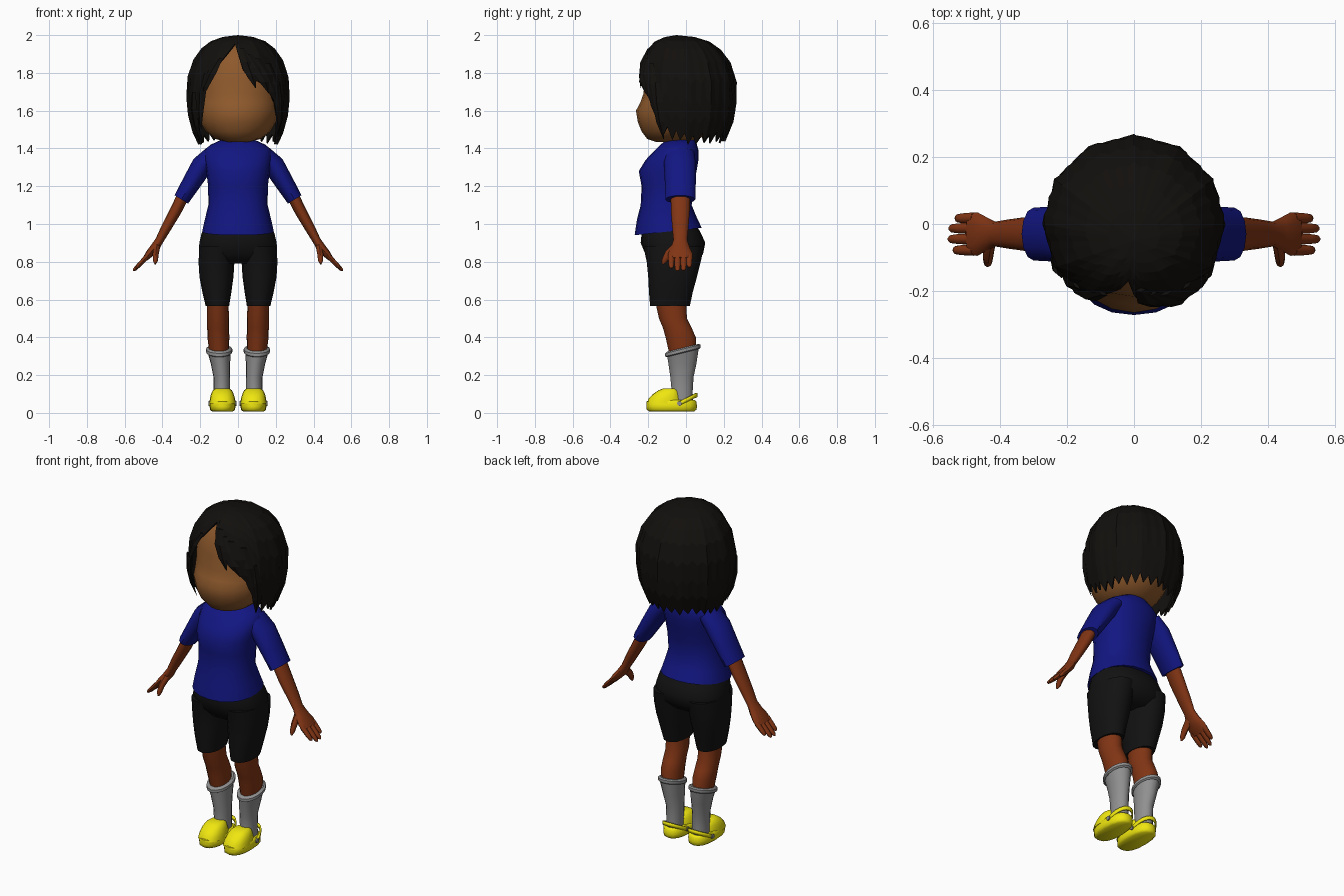
import bpy, bmesh, math, random
from mathutils import Vector

if "Cube" in bpy.data.objects:
    bpy.data.objects.remove(bpy.data.objects["Cube"])
random.seed(4)


def mat(name, *rgb):
    m = bpy.data.materials.new(name)
    m.diffuse_color = (*rgb, 1)
    m.use_nodes = True
    m.node_tree.nodes["Principled BSDF"].inputs["Base Color"].default_value = m.diffuse_color
    return m


SKIN = mat("skin", 0.22, 0.035, 0.007)
FACE = mat("face_skin", 0.27, 0.1, 0.025)
HAIR = mat("dark_hair", 0.006, 0.005, 0.004)
CLOTH = mat("black_cloth", 0.006, 0.006, 0.006)
BLUE = mat("blue_cloth", 0.006, 0.008, 0.22)
YELLOW = mat("yellow_rubber", 0.87, 0.8, 0.005)
GREY = mat("grey_knit", 0.28, 0.28, 0.28)


def make(name, verts, faces, material, mirror=False, smooth=50, thick=0):
    me = bpy.data.meshes.new(name)
    me.from_pydata([tuple(v) for v in verts], [], faces)
    bm = bmesh.new()
    bm.from_mesh(me)
    bmesh.ops.recalc_face_normals(bm, faces=bm.faces)
    bm.to_mesh(me)
    bm.free()
    me.materials.append(material)
    ob = bpy.data.objects.new(name, me)
    bpy.context.collection.objects.link(ob)
    if smooth:
        bpy.ops.object.select_all(action='DESELECT')
        ob.select_set(True)
        bpy.context.view_layer.objects.active = ob
        bpy.ops.object.shade_smooth_by_angle(angle=math.radians(smooth))
    if thick:
        mod = ob.modifiers.new("thickness", 'SOLIDIFY')
        mod.thickness, mod.offset = thick, -1
    if mirror:
        ob.modifiers.new("mirror", 'MIRROR')
    return ob


def skin_rings(name, rings, material, **kw):
    n = len(rings[0])
    verts = [v for r in rings for v in r]
    faces = [(k * n + i, k * n + (i + 1) % n, (k + 1) * n + (i + 1) % n, (k + 1) * n + i)
             for k in range(len(rings) - 1) for i in range(n)]
    faces += [tuple(range(n)), tuple(range(len(verts) - n, len(verts)))]
    return make(name, verts, faces, material, **kw)


def stack(name, rows, material, n=16, p=1.0, **kw):
    """Upright form; rows are (z, centre x, half width, front y, back y, slope)."""
    rings = []
    for z, cx, rx, yf, yb, *s in rows:
        cy, ry, ring = (yf + yb) / 2, (yb - yf) / 2, []
        for i in range(n):
            c, d = math.cos(2 * math.pi * i / n), math.sin(2 * math.pi * i / n)
            x = rx * math.copysign(abs(c) ** p, c)
            y = ry * math.copysign(abs(d) ** p, d)
            ring.append((cx + x, cy + y, z + (s[0] * y if s else 0)))
        rings.append(ring)
    return skin_rings(name, rings, material, **kw)


def limb(name, rows, material, n=12, **kw):
    """Tube along a path; rows are (x, y, z, half thickness, half depth)."""
    pts, rings = [Vector(r[:3]) for r in rows], []
    for k, r in enumerate(rows):
        t = (pts[min(k + 1, len(pts) - 1)] - pts[max(k - 1, 0)]).normalized()
        u = Vector((0, 1, 0)).cross(t).normalized()
        v = t.cross(u)
        rings.append([pts[k] + u * r[3] * math.cos(2 * math.pi * i / n)
                      + v * r[4] * math.sin(2 * math.pi * i / n) for i in range(n)])
    return skin_rings(name, rings, material, mirror=True, **kw)


def lerp(table, a):
    for (a0, b0), (a1, b1) in zip(table, table[1:]):
        if a <= a1:
            return b0 + (b1 - b0) * (a - a0) / (a1 - a0)
    return table[-1][1]


# Head and neck
stack("head", [(1.435, 0, .06, -.16, .02), (1.45, 0, .12, -.205, .07), (1.49, 0, .172, -.235, .12),
               (1.54, 0, .2, -.255, .16), (1.6, 0, .212, -.265, .18), (1.64, 0, .216, -.243, .19),
               (1.69, 0, .22, -.225, .2), (1.77, 0, .22, -.217, .2), (1.85, 0, .2, -.195, .18),
               (1.92, 0, .145, -.15, .12), (1.965, 0, .06, -.08, .03)], FACE, n=20)
stack("neck", [(1.38, 0, .085, -.1, .045), (1.43, 0, .07, -.085, .04), (1.5, 0, .07, -.08, .045)], FACE)

# Hair cap: faceted columns from the crown, each ending at its own hairline height
prof = [(0, 2.0), (.3, 1.99), (.55, 1.965), (.74, 1.92), (.9, 1.85), (1, 1.74), (.98, 1.62), (.93, 1.53), (.78, 1.42)]
line = [(-180, 1.44), (-100, 1.42), (-66, 1.45), (-53, 1.55), (-42, 1.74), (-16, 1.9), (-3, 1.97), (3, 1.84),
        (14, 1.77), (27, 1.75), (47, 1.66), (56, 1.47), (100, 1.42), (180, 1.44)]
by_z = [(z, k) for k, (r, z) in reversed(list(enumerate(prof)))]
COLS, ROWS = 60, 8


def hair_point(deg, u):
    a = math.radians(deg)
    r = lerp([(k, q[0]) for k, q in enumerate(prof)], u)
    z = lerp([(k, q[1]) for k, q in enumerate(prof)], u)
    facet = math.cos(math.pi / 12) / math.cos(a % (math.pi / 6) - math.pi / 12)
    ry = .262 if math.cos(a) > 0 else .272
    return Vector((math.sin(a) * r * .277 * facet, -.05 * (1 - r) - math.cos(a) * r * ry * facet, z))


verts, faces = [Vector((0, -.05, 2))], []
for c in range(COLS):
    deg = -180 + 360 * c / COLS
    end = lerp(line, deg)
    if abs(deg) > 48:
        end += (.045 if c % 2 else 0) + random.uniform(-.008, .012)
    ue = lerp(by_z, max(end, 1.42))
    verts += [hair_point(deg, ue * (k + 1) / ROWS) for k in range(ROWS)]
for c in range(COLS):
    a, b = 1 + c * ROWS, 1 + (c + 1) % COLS * ROWS
    faces.append((0, a, b))
    faces += [(a + k, a + k + 1, b + k + 1, b + k) for k in range(ROWS - 1)]
make("hair_cap", verts, faces, HAIR, smooth=0, thick=.01)

# Loose locks: (start angle, start height, end angle, end height, half width, flare)
for i, (a0, z0, a1, z1, w, flare) in enumerate([
        (6, 1.93, 20, 1.72, .035, 1.0), (14, 1.9, 36, 1.69, .04, 1.02), (25, 1.88, 50, 1.62, .045, 1.03),
        (40, 1.85, 56, 1.53, .04, 1.02), (52, 1.75, 60, 1.45, .035, 1.0), (-24, 1.88, -46, 1.66, .03, 1.0),
        (-42, 1.8, -53, 1.5, .035, 1.0), (-58, 1.7, -62, 1.44, .035, .98)]):
    rings = []
    for k, (t, s) in enumerate([(0, .5), (.35, 1), (.7, .75), (1, .05)]):
        p = hair_point(a0 + (a1 - a0) * t, lerp(by_z, z0 + (z1 - z0) * t))
        out = Vector((p.x, p.y, 0)).normalized()
        p = p + out * (.004 + (flare - 1) * t * .3)
        side = Vector((-out.y, out.x, 0))
        rings.append([p + side * w * s, p + out * .012 * s, p - side * w * s, p - out * .012 * s])
    skin_rings(f"hair_lock_{i}", rings, HAIR, smooth=0)

# Shirt and sleeves
stack("shirt", [(.96, 0, .19, -.272, .083, .11), (1.03, 0, .174, -.26, .055, .06), (1.1, 0, .157, -.24, .03),
                (1.2, 0, .158, -.235, .04), (1.28, 0, .168, -.25, .056), (1.34, 0, .178, -.213, .066),
                (1.39, 0, .18, -.165, .066), (1.42, 0, .145, -.135, .058), (1.447, 0, .085, -.1, .048)],
      BLUE, n=20, p=.9)
limb("sleeve", [(.13, -.035, 1.375, .045, .08), (.19, -.032, 1.31, .057, .085), (.245, -.03, 1.22, .05, .082),
                (.3, -.03, 1.13, .042, .079)], BLUE)

# Arms, hands, fingers and thumbs
limb("arm", [(.27, -.03, 1.19, .033, .052), (.33, -.03, 1.07, .031, .05), (.38, -.03, .98, .027, .043),
             (.415, -.03, .915, .022, .037), (.44, -.03, .875, .024, .05), (.468, -.03, .843, .021, .065),
             (.492, -.03, .815, .014, .064)], SKIN)
for name, y, reach in [("index", -.078, .8), ("middle", -.045, 1), ("ring", -.013, .97), ("little", .017, .72)]:
    limb(name + "_finger", [(.478, y, .83, .014, .017), (.48 + .045 * reach, y, .825 - .043 * reach, .012, .015),
                            (.48 + .068 * reach, y, .825 - .066 * reach, .009, .012),
                            (.48 + .075 * reach, y, .825 - .073 * reach, .003, .005)], SKIN, n=8)
limb("thumb", [(.43, -.05, .88, .018, .024), (.436, -.095, .84, .016, .02), (.437, -.115, .805, .013, .015),
               (.438, -.124, .788, .004, .006)], SKIN, n=8)

# Shorts
stack("shorts_hips", [(.985, 0, .178, -.225, .06), (.95, 0, .193, -.235, .08), (.9, 0, .205, -.24, .102),
                      (.84, 0, .206, -.215, .09), (.79, 0, .17, -.17, .04)], CLOTH, n=20, p=.85)
stack("shorts_leg", [(.88, .108, .096, -.225, .095), (.8, .114, .095, -.208, .078), (.72, .114, .09, -.2, .058),
                     (.64, .112, .077, -.196, .036), (.565, .109, .062, -.19, .02)], CLOTH, mirror=True, p=.9)

# Legs and socks
stack("leg", [(.6, .108, .056, -.165, 0), (.5, .105, .058, -.143, .005), (.45, .105, .058, -.122, .03),
              (.4, .104, .058, -.108, .052), (.32, .1, .052, -.09, .055)], SKIN, mirror=True)
stack("sock", [(.035, .085, .045, -.09, .04), (.11, .085, .044, -.075, .035), (.19, .086, .044, -.083, .04),
               (.26, .093, .051, -.093, .055), (.325, .1, .062, -.1, .068, .25)], GREY, mirror=True)
stack("sock_cuff", [(.317, .1, .063, -.103, .07, .25), (.322, .1, .07, -.11, .077, .25),
                    (.338, .1, .07, -.11, .077, .25), (.345, .1, .06, -.1, .067, .25)], GREY, mirror=True, smooth=30)

# Clogs: body, raised toe, heel strap and rivet
stack("clog_base", [(.008, .082, .056, -.195, .045), (.018, .082, .067, -.208, .056), (.035, .082, .068, -.21, .058),
                    (.06, .082, .069, -.208, .055), (.068, .082, .062, -.195, .048)], YELLOW, mirror=True, p=.85)
stack("clog_toe", [(.05, .082, .069, -.208, -.02), (.075, .082, .067, -.198, -.022), (.1, .083, .06, -.175, -.028),
                   (.12, .083, .05, -.145, -.035), (.13, .083, .035, -.12, -.05)], YELLOW, mirror=True, p=.85)
verts = []
for i in range(13):
    a = math.pi * i / 12
    x, y, z = .082 + .069 * math.cos(a), -.035 + .095 * math.sin(a), .05 + .045 * math.sin(a)
    verts += [(x, y, z - .011), (x, y, z + .011)]
make("clog_strap", verts, [(2 * i, 2 * i + 2, 2 * i + 3, 2 * i + 1) for i in range(12)], YELLOW, mirror=True, thick=.008)
for tag, x in (("inner", .014), ("outer", .15)):
    rings = [[(x + dx, -.035 + .013 * math.cos(math.pi * i / 4), .05 + .013 * math.sin(math.pi * i / 4))
              for i in range(8)] for dx in (-.005, .005)]
    skin_rings(tag + "_rivet", rings, GREY, mirror=True)
